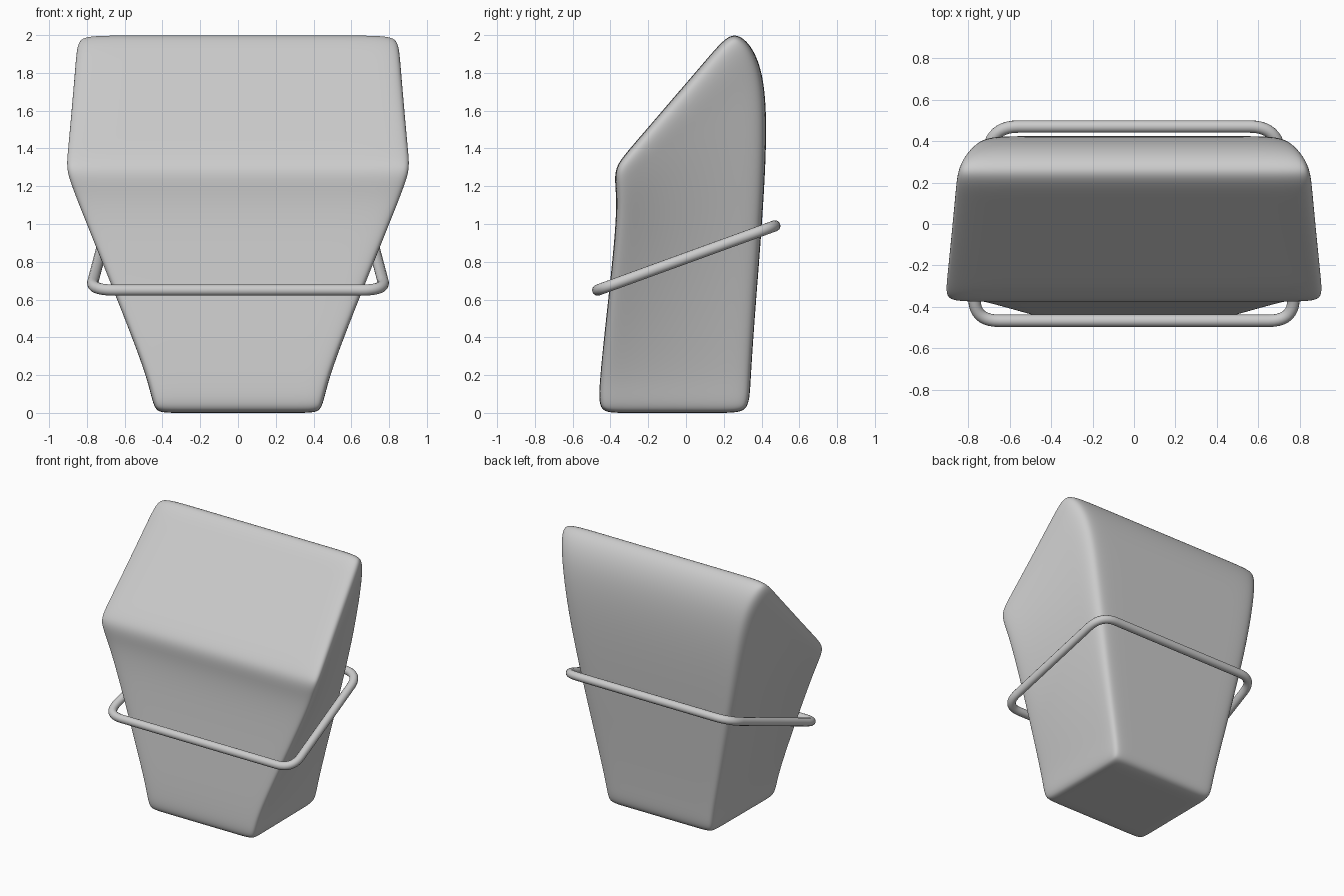
import bpy
from mathutils import Vector

if "Cube" in bpy.data.objects:
    bpy.data.objects.remove(bpy.data.objects["Cube"])

# Bucket body: cage rings from base to slanted top, given as the
# front corner and back corner (half width, y, z) of each level
levels = [
    ((0.445, -0.462, 0.00), (0.44, 0.333, 0.00)),
    ((0.468, -0.46, 0.14), (0.455, 0.34, 0.14)),
    ((0.575, -0.432, 0.42), (0.535, 0.362, 0.50)),
    ((0.83, -0.365, 1.02), (0.70, 0.428, 1.30)),
    ((0.905, -0.372, 1.19), (0.785, 0.428, 1.85)),
    ((0.932, -0.382, 1.30), (0.89, 0.262, 2.05)),
]
us = [-1, -0.82, 0.82, 1]      # support loops across the width
vs = [0, 0.14, 0.83, 1]        # support loops front to back
n = 4
top = len(levels) - 1
index, verts, faces = {}, [], []


def vert(i, j, k):
    if (i, j, k) not in index:
        f, b = (Vector(p) for p in levels[k])
        p = f.lerp(b, vs[j])
        index[i, j, k] = len(verts)
        verts.append((p.x * us[i], p.y, p.z))
    return index[i, j, k]


# side walls
ring = [(i, 0) for i in range(3)] + [(3, j) for j in range(3)]
ring += [(i, 3) for i in (3, 2, 1)] + [(0, j) for j in (3, 2, 1)]
for k in range(top):
    for a, b in zip(ring, ring[1:] + ring[:1]):
        faces.append((vert(*a, k), vert(*b, k), vert(*b, k + 1), vert(*a, k + 1)))
# base and slanted top
for i in range(n - 1):
    for j in range(n - 1):
        quad = [(i, j), (i + 1, j), (i + 1, j + 1), (i, j + 1)]
        faces.append([vert(*q, top) for q in quad])
        faces.append([vert(*q, 0) for q in reversed(quad)])

mesh = bpy.data.meshes.new("bucket_body")
mesh.from_pydata(verts, [], faces)
mesh.shade_smooth()
body = bpy.data.objects.new("bucket_body", mesh)
bpy.context.collection.objects.link(body)
sub = body.modifiers.new("smooth", 'SUBSURF')
sub.levels = sub.render_levels = 4

# Wire hoop: tilted rounded loop around the body
corners = [Vector(c) for c in ((-0.78, -0.467, 0.65), (0.78, -0.467, 0.65),
                               (0.69, 0.47, 0.99), (-0.69, 0.47, 0.99))]
radius, steps = 0.13, 10
path = []
for q, c in enumerate(corners):
    a = c + (corners[q - 1] - c).normalized() * radius
    b = c + (corners[(q + 1) % 4] - c).normalized() * radius
    for s in range(steps + 1):
        t = s / steps
        path.append(a.lerp(c, t).lerp(c.lerp(b, t), t))

curve = bpy.data.curves.new("wire_hoop", 'CURVE')
curve.dimensions = '3D'
curve.bevel_depth = 0.03
curve.bevel_resolution = 5
spline = curve.splines.new('POLY')
spline.points.add(len(path) - 1)
for pt, p in zip(spline.points, path):
    pt.co = (*p, 1)
spline.use_cyclic_u = True
spline.use_smooth = True
hoop = bpy.data.objects.new("wire_hoop", curve)
bpy.context.collection.objects.link(hoop)
